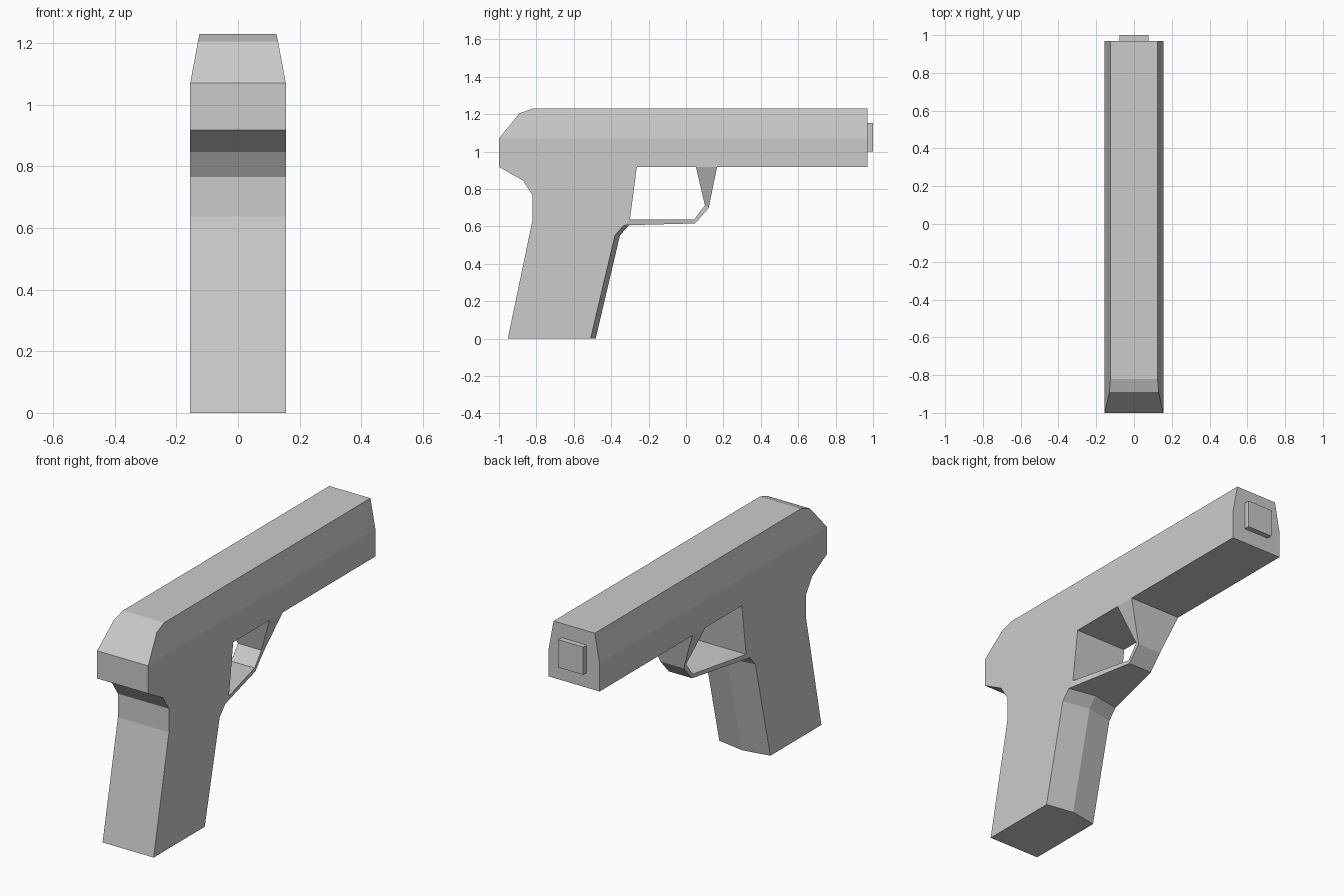
import bpy, bmesh

if "Cube" in bpy.data.objects:
    bpy.data.objects.remove(bpy.data.objects["Cube"])

W = 0.155   # half width of the body
N = 0.071   # half width of the trigger guard at its front
Z0 = 0.918  # underside of the slide


def solid(name, polygons, ridge=(), ridge_push=0.0):
    """Closed solid, mirrored in x, from side polygons of (y, z, half width).
    Cross edges at the ridge points get a middle vertex pushed along y."""
    bm = bmesh.new()
    right, left = {}, {}
    for poly in polygons:
        for p in poly:
            if p not in right:
                right[p] = bm.verts.new((p[2], p[0], p[1]))
                left[p] = bm.verts.new((-p[2], p[0], p[1]))
    sides = [bm.faces.new([right[p] for p in poly]) for poly in polygons]
    for poly in polygons:
        bm.faces.new([left[p] for p in reversed(poly)])
    # close the outline between both sides
    partner = {right[p]: left[p] for p in right}
    rim = {e for f in sides for e in f.edges if len(e.link_faces) == 1}
    for e in rim:
        a, b = e.verts
        bm.faces.new((a, b, partner[b], partner[a]))
    # centre ridge
    if ridge:
        cross = [bm.edges.get((right[p], left[p])) for p in ridge]
        bmesh.ops.subdivide_edges(bm, edges=cross, cuts=1)
        for v in bm.verts:
            if abs(v.co.x) < 1e-5:
                v.co.y += ridge_push
    bmesh.ops.recalc_face_normals(bm, faces=bm.faces[:])
    mesh = bpy.data.meshes.new(name)
    bm.to_mesh(mesh)
    bm.free()
    obj = bpy.data.objects.new(name, mesh)
    bpy.context.collection.objects.link(obj)
    return obj


# Slide: straight lower half, tapered upper half with chamfered rear
rear, front = (-1.0, 1.07, W), (0.97, 1.07, W)
solid("slide", [
    [(-1.0, Z0, W), (0.97, Z0, W), front, rear],
    [rear, front, (0.97, 1.23, 0.125), (-0.82, 1.23, 0.125), (-0.89, 1.205, 0.13)],
])

# Grip with a ridged front strap
strap = [(-0.51, 0.0, W), (-0.38, 0.552, W), (-0.332, 0.606, W)]
solid("grip", [[
    (-1.0, Z0, W), (-0.872, 0.846, W), (-0.82, 0.766, W), (-0.82, 0.637, W),
    (-0.953, 0.0, W), *strap, (-0.30, 0.637, W), (-0.263, Z0, W),
]], ridge=strap, ridge_push=0.027)

# Trigger guard: inner and outer lines from the grip up to the slide
inner = [(-0.30, 0.637, W), (0.043, 0.637, N), (0.101, 0.713, N), (0.053, Z0, W)]
outer = [(-0.332, 0.606, W), (0.048, 0.616, N), (0.121, 0.698, N), (0.166, Z0, W)]
solid("trigger_guard", [
    [outer[i], outer[i + 1], inner[i + 1], inner[i]] for i in range(3)
])

# Barrel end
B = 0.076
solid("barrel_end", [[(0.96, 1.0, B), (1.0, 1.0, B), (1.0, 1.152, B), (0.96, 1.152, B)]])
